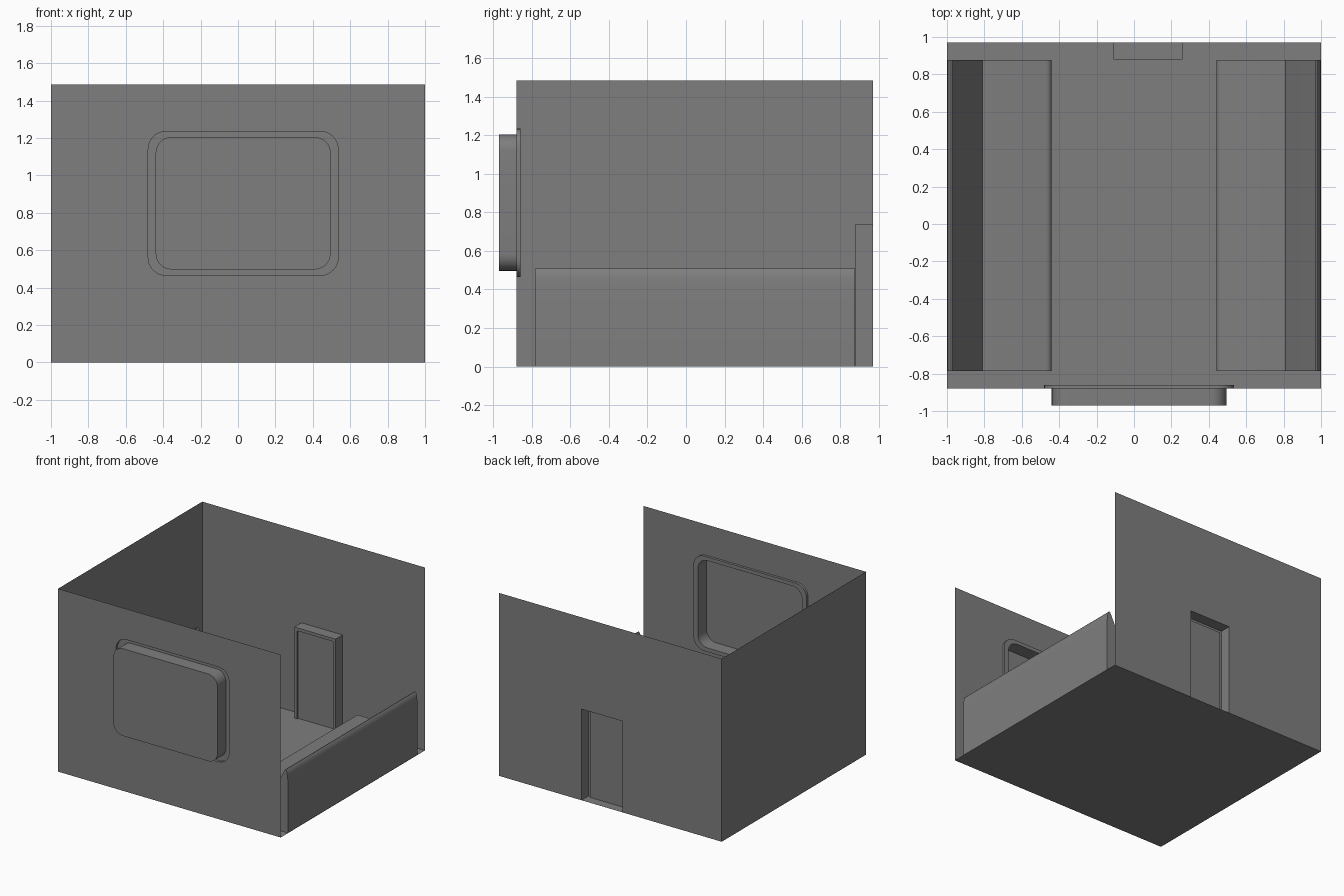
import bpy, bmesh, math

if "Cube" in bpy.data.objects:
    bpy.data.objects.remove(bpy.data.objects["Cube"])

W, YF, YB, H = 1.0, -0.88, 0.97, 1.485   # half width, front, back, height

grey = bpy.data.materials.new("mid_grey")
grey.diffuse_color = (0.21, 0.21, 0.21, 1)
grey.use_nodes = True
grey.node_tree.nodes["Principled BSDF"].inputs["Base Color"].default_value = grey.diffuse_color


def make(name, verts, faces, smooth=False):
    me = bpy.data.meshes.new(name)
    me.from_pydata(verts, [], faces)
    me.materials.append(grey)
    ob = bpy.data.objects.new(name, me)
    bpy.context.collection.objects.link(ob)
    if smooth:
        bpy.ops.object.select_all(action='DESELECT')
        ob.select_set(True)
        bpy.context.view_layer.objects.active = ob
        bpy.ops.object.shade_smooth_by_angle(angle=math.radians(35))
    return ob


def loft(name, loops, closed, cap, smooth=False):
    """Skin successive loops of equal length; optionally fill the last one."""
    n = len(loops[0])
    verts = [p for lp in loops for p in lp]
    faces = []
    for k in range(len(loops) - 1):
        for i in range(n if closed else n - 1):
            j = (i + 1) % n
            faces.append((k * n + i, k * n + j, (k + 1) * n + j, (k + 1) * n + i))
    if cap:
        faces.append(tuple(range((len(loops) - 1) * n, len(loops) * n)))
    return make(name, verts, faces, smooth)


SEG = 8


def rounded(x0, x1, z0, z1, r, y):
    """Rounded rectangle, counter-clockwise from the lower left corner."""
    pts = []
    corners = [(x0 + r, z0 + r, 180), (x1 - r, z0 + r, 270),
               (x1 - r, z1 - r, 0), (x0 + r, z1 - r, 90)]
    for cx, cz, a0 in corners:
        for i in range(SEG + 1):
            a = math.radians(a0 + 90 * i / SEG)
            pts.append((cx + r * math.cos(a), y, cz + r * math.sin(a)))
    return pts


# floor and left wall
make("floor", [(-W, YF, 0), (W, YF, 0), (W, YB, 0), (-W, YB, 0)], [(0, 1, 2, 3)])
make("left_wall", [(-W, YF, 0), (-W, YB, 0), (-W, YB, H), (-W, YF, H)], [(3, 2, 1, 0)])

# front wall with a rounded window opening
OUT = (-0.48, 0.535, 0.465, 1.235, 0.095)
INN = (-0.44, 0.495, 0.497, 1.205, 0.085)
hole = rounded(*OUT, YF)
n = len(hole)
rect = [(-W, YF, 0), (W, YF, 0), (W, YF, H), (-W, YF, H)]
faces = []
for c in range(4):
    s = c * (SEG + 1)
    faces += [(n + c, s + i + 1, s + i) for i in range(SEG)]
    faces.append((n + c, n + (c + 1) % 4, (s + SEG + 1) % n, s + SEG))
make("front_wall", hole + rect, faces)

# window: frame stepped into the room, pane box pushed outwards
loft("window_bay", [hole, rounded(*OUT, -0.86), rounded(*INN, -0.86),
                    rounded(*INN, -0.97)], True, True, True)

# back wall with a doorway notch
DX0, DX1, DH = -0.11, 0.26, 0.74


def door_loop(inset, y):
    a, b, t = DX0 + inset, DX1 - inset, DH - inset
    return [(a, y, 0), (a, y, t), (b, y, t), (b, y, 0)]


notch = [(-W, YB, 0)] + door_loop(0, YB) + [(W, YB, 0), (W, YB, H), (-W, YB, H)]
make("back_wall", notch, [tuple(range(len(notch)))])

# door: jambs reaching into the room, thin frame and slightly recessed panel
loft("door", [door_loop(0, YB), door_loop(0, 0.88), door_loop(0.025, 0.88),
              door_loop(0.025, 0.893)], False, True)

# console: low desk with a sloped back panel, mirrored to both sides
profile = [(0.44, 0), (0.44, 0.15), (0.444, 0.166), (0.454, 0.176), (0.47, 0.18),
           (0.81, 0.18), (0.963, 0.495), (0.97, 0.506), (0.978, 0.508),
           (0.986, 0.5), (0.993, 0.47), (0.998, 0.42), (0.998, 0)]
m = len(profile)
Y0, Y1 = -0.785, 0.878
verts = [(x, y, z) for y in (Y0, Y1) for x, z in profile]
faces = [(i, i + 1, m + i + 1, m + i) for i in range(m - 1)]
faces += [tuple(range(m))[::-1], tuple(range(m, 2 * m))]
bm = bmesh.new()
console = make("side_consoles", verts, faces, True)
bm.from_mesh(console.data)
bmesh.ops.recalc_face_normals(bm, faces=bm.faces)
bm.to_mesh(console.data)
bm.free()
mod = console.modifiers.new("mirror", 'MIRROR')
mod.use_axis[0] = True
mod.use_mirror_merge = False
